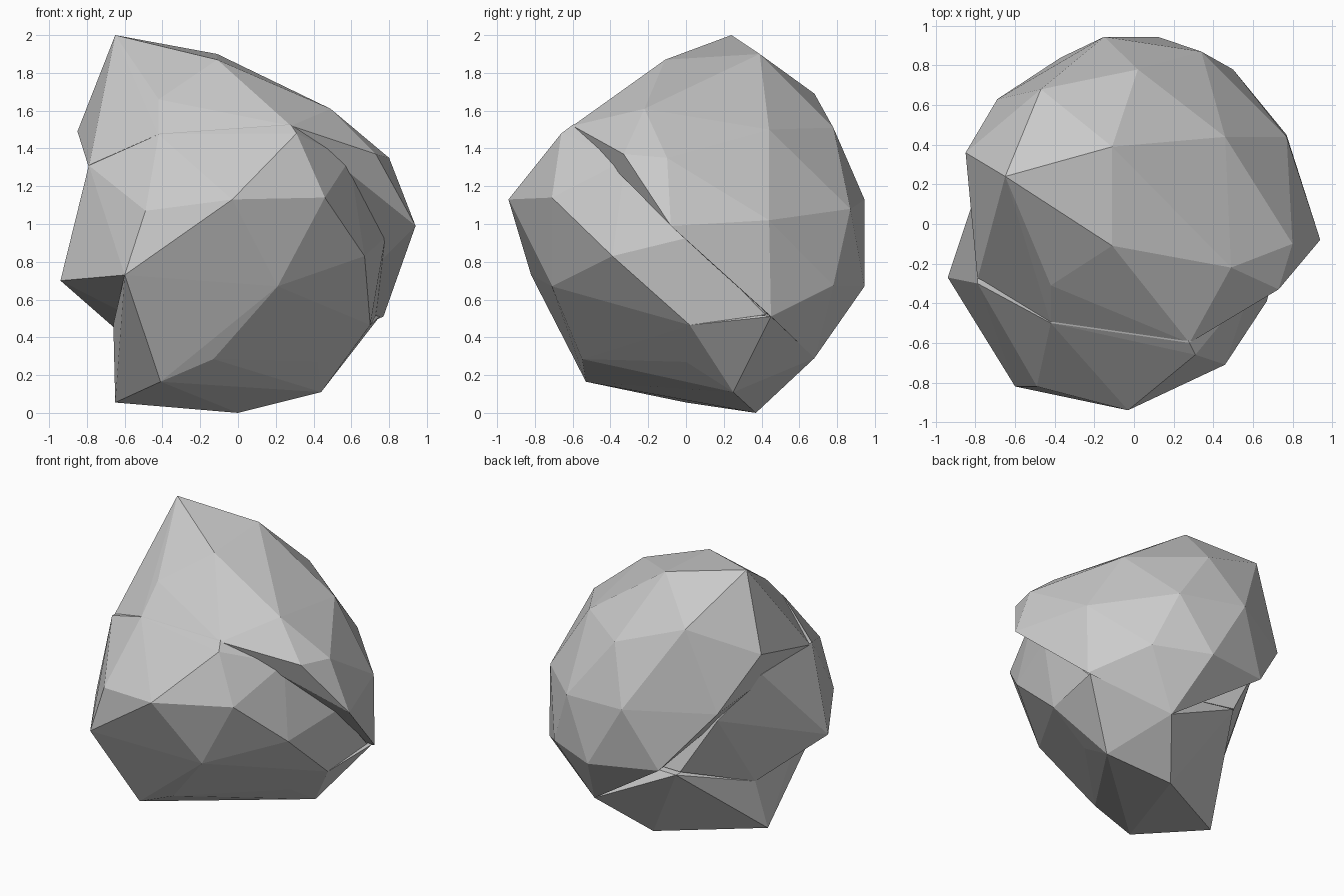
import bpy, bmesh


def hull_chunk(name, points):
    """Make one flat-faced convex rock chunk wrapped around its corner points."""
    bm = bmesh.new()
    for p in points:
        bm.verts.new(p)
    bmesh.ops.convex_hull(bm, input=bm.verts[:])
    loose = [v for v in bm.verts if not v.link_faces]
    bmesh.ops.delete(bm, geom=loose, context='VERTS')
    bmesh.ops.recalc_face_normals(bm, faces=bm.faces[:])
    mesh = bpy.data.meshes.new(name)
    bm.to_mesh(mesh)
    bm.free()
    obj = bpy.data.objects.new(name, mesh)
    bpy.context.collection.objects.link(obj)
    return obj


# Upper chunk: tilted block with the peak and the overhanging back rim
hull_chunk("upper_rock", [
    (-.65, .24, 2.0), (-.11, -.11, 1.87), (-.11, .39, 1.90), (-.42, -.31, 1.66),
    (.49, -.22, 1.61), (.80, -.10, 1.35), (.94, -.08, .99), (.77, .45, .51),
    (.46, .44, 1.50), (.77, .44, 1.02), (.02, .78, 1.51), (-.47, .68, 1.69),
    (.34, .87, 1.08), (.50, .78, .675), (.12, .945, .67), (-.15, .945, 1.13),
    (-.37, .84, .71), (-.69, .63, 1.12), (-.85, .36, 1.49), (.73, -.33, 1.37),
    (-.79, -.28, 1.30), (-.42, -.50, 1.47), (.28, -.60, 1.52), (.25, .68, .29),
])

# Middle chunk: front bulge and left spur
hull_chunk("middle_rock", [
    (.31, -.66, 1.48), (.46, -.71, 1.14), (-.03, -.94, 1.13), (-.49, -.82, 1.07),
    (-.60, -.82, .73), (-.94, -.27, .70), (-.79, -.30, 1.31), (-.77, .24, 1.28),
    (.59, -.32, 1.34), (.67, -.39, .83), (.70, .02, .465), (.21, -.71, .67),
    (-.13, -.55, .285), (-.36, .58, .60), (-.62, .10, .42), (-.60, .50, 1.0),
    (-.42, -.50, 1.475), (.28, -.60, 1.525), (0, 0, 1.70),
    (.78, .02, .93), (.73, .42, .52),
])

# Lower chunk: tapering foot
hull_chunk("lower_rock", [
    (-.60, -.82, .73), (-.41, -.53, .165), (-.13, -.55, .285), (-.65, 0, .055),
    (0, .37, 0), (.44, .25, .11), (.42, 0, .27), (.25, .68, .29),
    (.70, .02, .465), (-.66, -.25, .47), (-.62, .10, .42), (.21, -.71, .67),
    (.75, .45, .51), (-.34, .60, .58),
])
